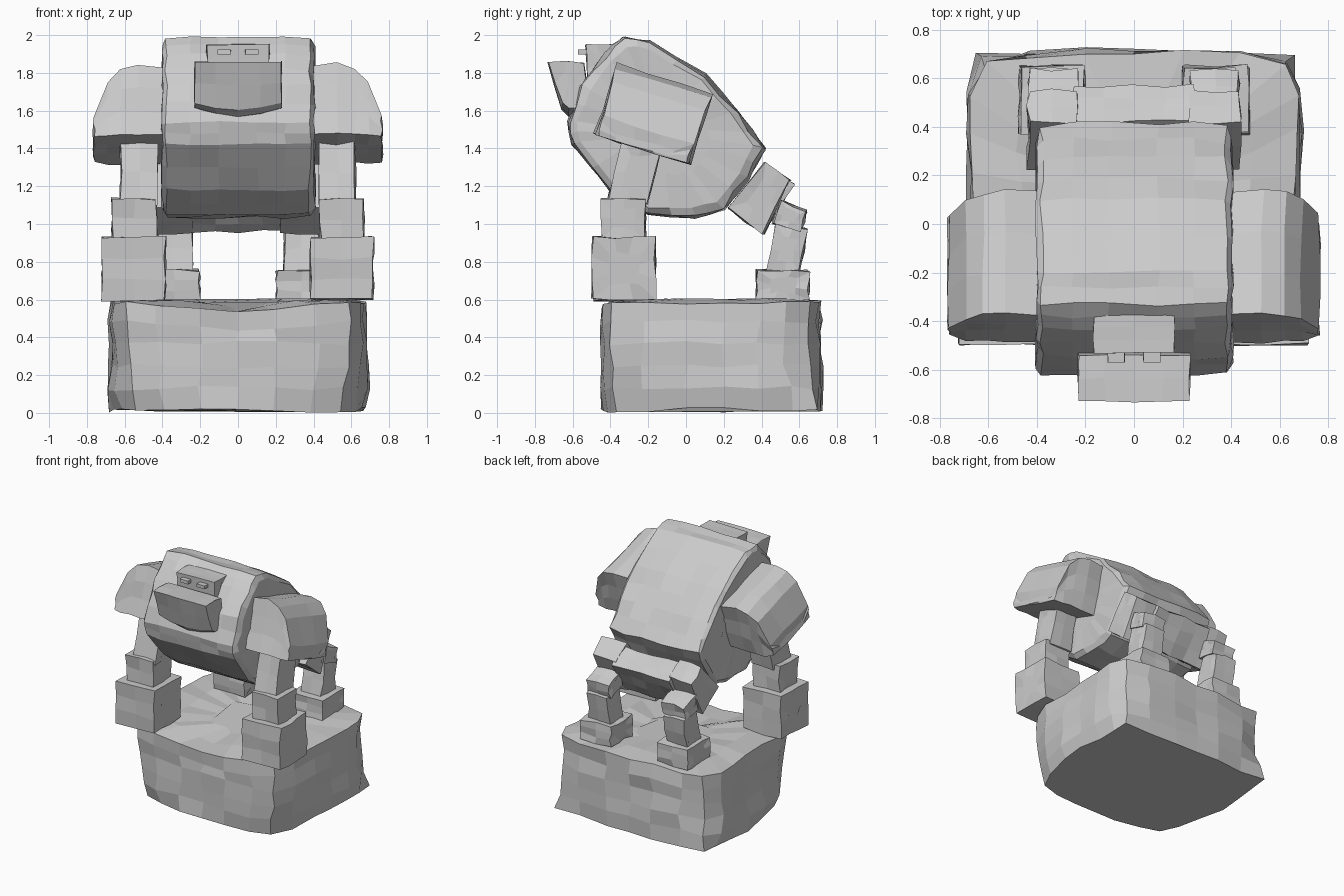
import bpy, bmesh, math, random
from mathutils import Vector

if "Cube" in bpy.data.objects:
    bpy.data.objects.remove(bpy.data.objects["Cube"])

random.seed(7)


def dense(pts, n):
    """Split every edge of a closed outline into n pieces."""
    out = []
    for i, a in enumerate(pts):
        a, b = Vector(a), Vector(pts[(i + 1) % len(pts)])
        out += [a.lerp(b, k / n) for k in range(n)]
    return out


def loft(name, rings, noise):
    """Skin closed rings, cap both ends, roughen into chiselled facets."""
    bm = bmesh.new()
    j = lambda: random.uniform(-noise, noise)
    vs = [[bm.verts.new((p[0] + j(), p[1] + j(), p[2] + j())) for p in r] for r in rings]
    n = len(vs[0])
    for a, b in zip(vs, vs[1:]):
        for i in range(n):
            k = (i + 1) % n
            bm.faces.new((a[i], a[k], b[k], b[i]))
    bm.faces.new(vs[0])
    bm.faces.new(vs[-1])
    bmesh.ops.recalc_face_normals(bm, faces=bm.faces)
    me = bpy.data.meshes.new(name)
    bm.to_mesh(me)
    bm.free()
    ob = bpy.data.objects.new(name, me)
    bpy.context.collection.objects.link(ob)
    return ob


def slab(name, prof, stations, n=2, noise=0.009, side=1, anchor=None, tilt=0):
    """Side outline (y, z) swept across x; stations are (x, y scale, z scale)."""
    pts = dense(prof, n)
    c = Vector(anchor) if anchor else sum(pts, Vector((0, 0))) / len(pts)
    ct, st = math.cos(tilt), math.sin(tilt)
    rings = []
    for x, su, sv in stations:
        ring = []
        for p in pts:
            u, v = (p.x - c.x) * su, (p.y - c.y) * sv
            ring.append((side * x, c.x + u * ct - v * st, c.y + u * st + v * ct))
        rings.append(ring)
    return loft(name, rings, noise)


def block(name, prof, x0, x1, side=1, n=3, noise=0.009, cols=2):
    """Rough box: side outline between two x values."""
    xs = [x0 + (x1 - x0) * k / cols for k in range(cols + 1)]
    st = [(x0, .5, .5)] + [(x, 1, 1) for x in xs] + [(x1, .5, .5)]
    return slab(name, prof, st, n, noise, side)


def rect(y0, y1, z0, z1):
    return [(y0, z0), (y1, z0), (y1, z1), (y0, z1)]


# Rock base: front corners round at the floor and fuller above,
# back corners sharp at the floor and chamfered above, dished top
front_low = [(0, -.445), (.2, -.445), (.4, -.42), (.55, -.36), (.63, -.22), (.67, 0), (.68, .2)]
front_top = [(0, -.44), (.2, -.445), (.43, -.44), (.6, -.41), (.66, -.23), (.67, 0), (.67, .2)]
back_low = [(.68, .4), (.68, .58), (.66, .71), (.44, .7), (.2, .73), (0, .72)]
back_top = [(.685, .38), (.68, .52), (.61, .65), (.44, .7), (.2, .715), (0, .71)]
rings = []
for z, s, t, b in ((.015, .99, 0, 0), (.13, 1.01, .25, .6), (.25, 1, .5, 1), (.37, 1, .7, 1),
                   (.48, 1, .9, .9), (.59, .985, 1, .7), (.597, .7, 1, 1), (.592, .35, 1, 1)):
    mix = lambda lo, hi, f: [Vector(p).lerp(Vector(q), f) for p, q in zip(lo, hi)]
    half = mix(front_low, front_top, t) + mix(back_low, back_top, b)
    ring = []
    for x, y in half + [Vector((-p.x, p.y)) for p in half[-2:0:-1]]:
        dip = .055 * max(0, 1 - abs(x) / .5) * max(0, -y / .44) if z > .4 else 0
        ring.append((x * s, .14 + (y - .14) * s, z - dip))
    rings.append(ring)
loft("rock_base", rings, .014)

# Torso
torso = [(-.33, 1.99), (-.2, 1.97), (.1, 1.79), (.28, 1.59), (.415, 1.4), (.33, 1.24),
         (.2, 1.08), (.05, 1.035), (-.2, 1.045), (-.4, 1.18), (-.6, 1.42), (-.625, 1.54),
         (-.55, 1.74), (-.43, 1.9)]
slab("torso", torso, [(-.4, .5, .5), (-.4, .92, .92), (-.38, .98, .99), (-.25, 1, 1), (-.1, 1, 1),
                      (.1, 1, 1), (.25, 1, 1), (.38, .98, .98), (.405, .9, .9), (.405, .5, .5)],
     n=2, noise=.009)

# Head, muzzle and eyes
block("head", [(-.53, 1.95), (-.52, 1.76), (-.34, 1.76), (-.37, 1.95)], -.165, .165, noise=.004)
muzzle = [(-.735, 1.86), (-.66, 1.6), (-.62, 1.57), (-.5, 1.57), (-.54, 1.85)]
slab("muzzle", muzzle, [(-.23, .4, .4), (-.23, .92, .84), (-.12, .98, .95), (0, 1.02, 1),
                        (.12, .98, .95), (.23, .92, .84), (.23, .4, .4)],
     noise=.004, anchor=(-.6, 1.86))

for side, label in ((1, "left"), (-1, "right")):
    block(label + "_eye", rect(-.57, -.5, 1.898, 1.924), .038, .108, side, 1, .001, 1)

    # Massive shoulder, tilted down to the back
    slab(label + "_shoulder", rect(-.49, .03, 1.395, 1.79),
         [(.36, .5, .5), (.38, 1, .95), (.53, 1.02, 1), (.62, 1, .94), (.69, .98, .76),
          (.762, .94, .28), (.762, .6, .1)],
         n=3, noise=.009, side=side, anchor=(-.23, 1.395), tilt=math.radians(-17))

    # Arm: upper arm, cuff and fist
    block(label + "_upper_arm", [(-.42, 1.1), (-.21, 1.1), (-.12, 1.45), (-.33, 1.45)],
          .43, .62, side, 2)
    block(label + "_cuff", rect(-.445, -.215, .92, 1.135), .435, .665, side, 2)
    block(label + "_fist", rect(-.495, -.165, .597, .93), .386, .716, side)

    # Leg: thigh, knee, shin and foot
    block(label + "_thigh", [(.23, 1.08), (.41, .95), (.55, 1.23), (.42, 1.32)],
          .23, .435, side, 2)
    block(label + "_knee", [(.46, 1.0), (.61, .965), (.635, 1.07), (.5, 1.125)],
          .235, .43, side, 2)
    block(label + "_shin", [(.43, .74), (.6, .74), (.645, .97), (.48, 1.0)],
          .245, .425, side, 2)
    block(label + "_foot", rect(.375, .65, .595, .755), .205, .47, side)

# Pelvis between the thighs
block("pelvis", [(.24, 1.08), (.41, .96), (.57, 1.21), (.42, 1.3)], -.25, .25, cols=4)
